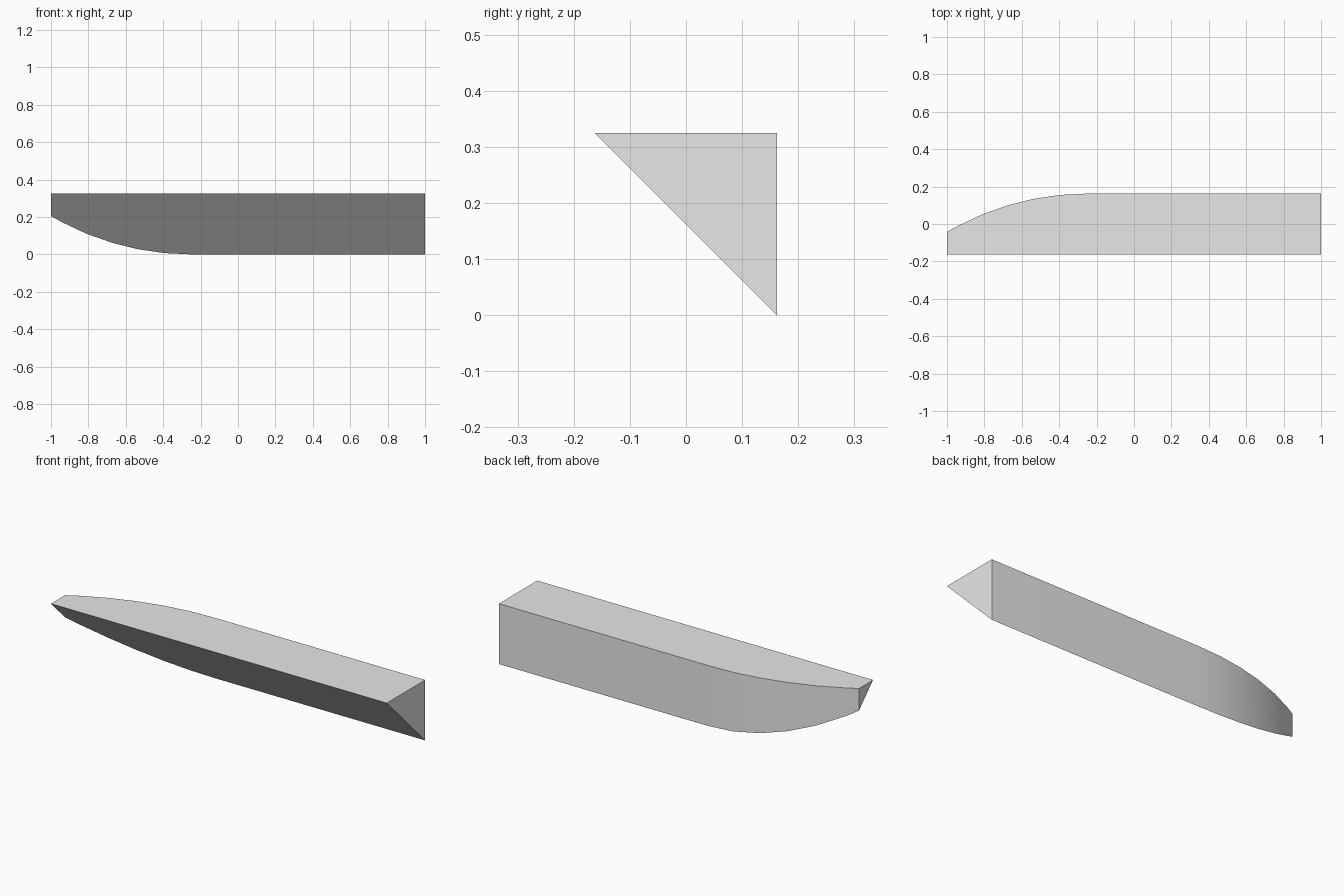
import bpy
import bmesh
import math

cube = bpy.data.objects.get("Cube")
if cube:
    bpy.data.objects.remove(cube, do_unlink=True)

WIDTH = 0.325          # leg length of the triangular section
FRONT = -WIDTH / 2
CURVE_START = -0.25    # where the back face begins to curve in
RADIUS = 1.474
STEP = math.radians(5.6)

# Single plain colour
grey = bpy.data.materials.new("light grey")
grey.use_nodes = True
grey.diffuse_color = (0.8, 0.8, 0.8, 1)
grey.node_tree.nodes["Principled BSDF"].inputs["Base Color"].default_value = (0.8, 0.8, 0.8, 1)

# Stations along the length: straight run, then an arc trimmed at the tip
offsets = [RADIUS * math.sin(i * STEP) for i in range(6)] + [1 + CURVE_START]
stations = [(1.0, WIDTH)]
for u in offsets:
    drop = RADIUS - math.sqrt(RADIUS ** 2 - u ** 2)
    stations.append((CURVE_START - u, WIDTH - drop))

# Triangular sections skinned into a wedge beam
bm = bmesh.new()
sections = []
for x, d in stations:
    points = [(FRONT, WIDTH), (FRONT + d, WIDTH), (FRONT + d, WIDTH - d)]
    sections.append([bm.verts.new((x, y, z)) for y, z in points])

for a, b in zip(sections, sections[1:]):
    for i in range(3):
        j = (i + 1) % 3
        bm.faces.new((a[i], a[j], b[j], b[i]))
bm.faces.new(sections[0])
bm.faces.new(sections[-1])
bmesh.ops.recalc_face_normals(bm, faces=bm.faces[:])

mesh = bpy.data.meshes.new("wedge_beam")
bm.to_mesh(mesh)
bm.free()
mesh.materials.append(grey)
beam = bpy.data.objects.new("wedge_beam", mesh)
bpy.context.collection.objects.link(beam)

# Smooth the curved back while keeping the long edges crisp
bpy.ops.object.select_all(action='DESELECT')
beam.select_set(True)
bpy.context.view_layer.objects.active = beam
bpy.ops.object.shade_smooth_by_angle(angle=math.radians(30))
